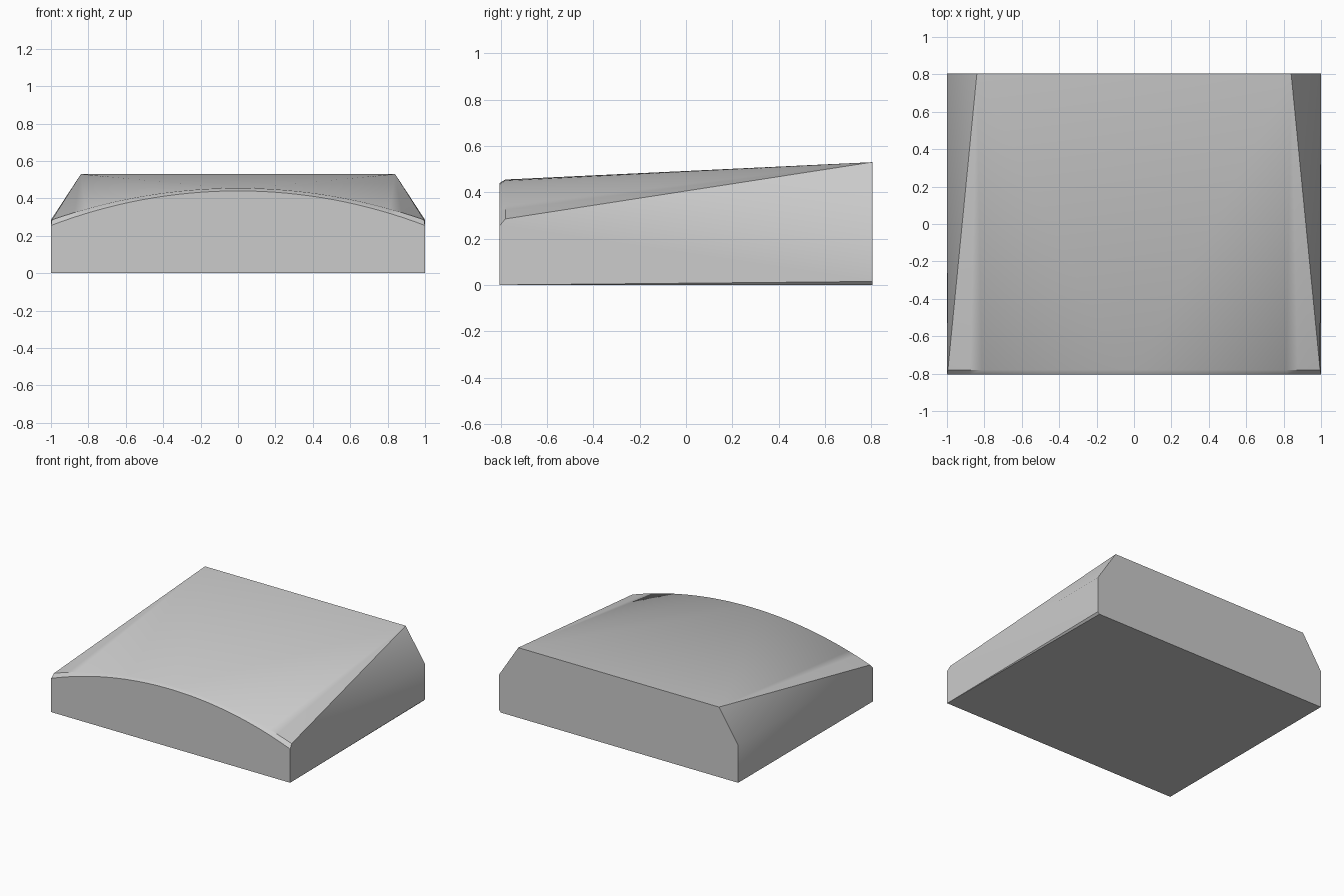
import bpy
import bmesh
import math

cube = bpy.data.objects.get("Cube")
if cube:
    bpy.data.objects.remove(cube, do_unlink=True)

FRONT, LIP, BACK = -0.805, -0.78, 0.805
SEGMENTS = 32


def arc(bm, half_width, end_z, crown_z, y):
    """Row of vertices on a circular arc, from -x to +x."""
    sag = crown_z - end_z
    radius = (half_width ** 2 + sag ** 2) / (2 * sag)
    sweep = math.asin(half_width / radius)
    row = []
    for i in range(SEGMENTS + 1):
        a = sweep * (2 * i / SEGMENTS - 1)
        row.append(bm.verts.new((radius * math.sin(a), y,
                                 crown_z - radius + radius * math.cos(a))))
    return row


bm = bmesh.new()
vert, face = bm.verts.new, bm.faces.new

# Arched front edge and the lip ring just behind it
front = arc(bm, 1.0, 0.255, 0.44, FRONT)
lip = arc(bm, 0.995, 0.285, 0.455, LIP)

# Back outline and base corners
top_r, top_l = vert((-0.84, BACK, 0.53)), vert((0.84, BACK, 0.53))
shoulder_r, shoulder_l = vert((-1, BACK, 0.285)), vert((1, BACK, 0.285))
base_fr, base_fl = vert((-1, FRONT, 0)), vert((1, FRONT, 0))
base_br = vert((-1, BACK, 0))
base_bl, cut_bl = vert((0.985, BACK, 0)), vert((1, BACK, 0.015))

# Front wall and bevelled lip
face([base_fr, base_fl] + front[::-1])
for i in range(SEGMENTS):
    face((front[i], front[i + 1], lip[i + 1], lip[i]))

# Top: two fans meeting a central triangle
mid = SEGMENTS // 2
for i in range(SEGMENTS):
    face((lip[i], lip[i + 1], top_r if i < mid else top_l))
face((lip[mid], top_l, top_r))

# Sloping shoulders
face((lip[0], top_r, shoulder_r))
face((lip[-1], shoulder_l, top_l))

# Side walls, with a tapering chamfer under the left one
face((base_fr, front[0], lip[0], shoulder_r, base_br))
face((base_fl, cut_bl, shoulder_l, lip[-1], front[-1]))
face((base_fl, base_bl, cut_bl))

# Back and underside
face((base_br, shoulder_r, top_r, top_l, shoulder_l, cut_bl, base_bl))
face((base_fr, base_br, base_bl, base_fl))

bmesh.ops.recalc_face_normals(bm, faces=bm.faces)
mesh = bpy.data.meshes.new("sloped_block")
bm.to_mesh(mesh)
bm.free()

block = bpy.data.objects.new("sloped_block", mesh)
bpy.context.collection.objects.link(block)

# Plain grey
grey = bpy.data.materials.new("light_grey")
grey.use_nodes = True
colour = (0.6, 0.6, 0.6, 1)
grey.diffuse_color = colour
grey.node_tree.nodes["Principled BSDF"].inputs["Base Color"].default_value = colour
mesh.materials.append(grey)

bpy.ops.object.select_all(action="DESELECT")
block.select_set(True)
bpy.context.view_layer.objects.active = block
bpy.ops.object.shade_smooth_by_angle(angle=math.radians(36))
